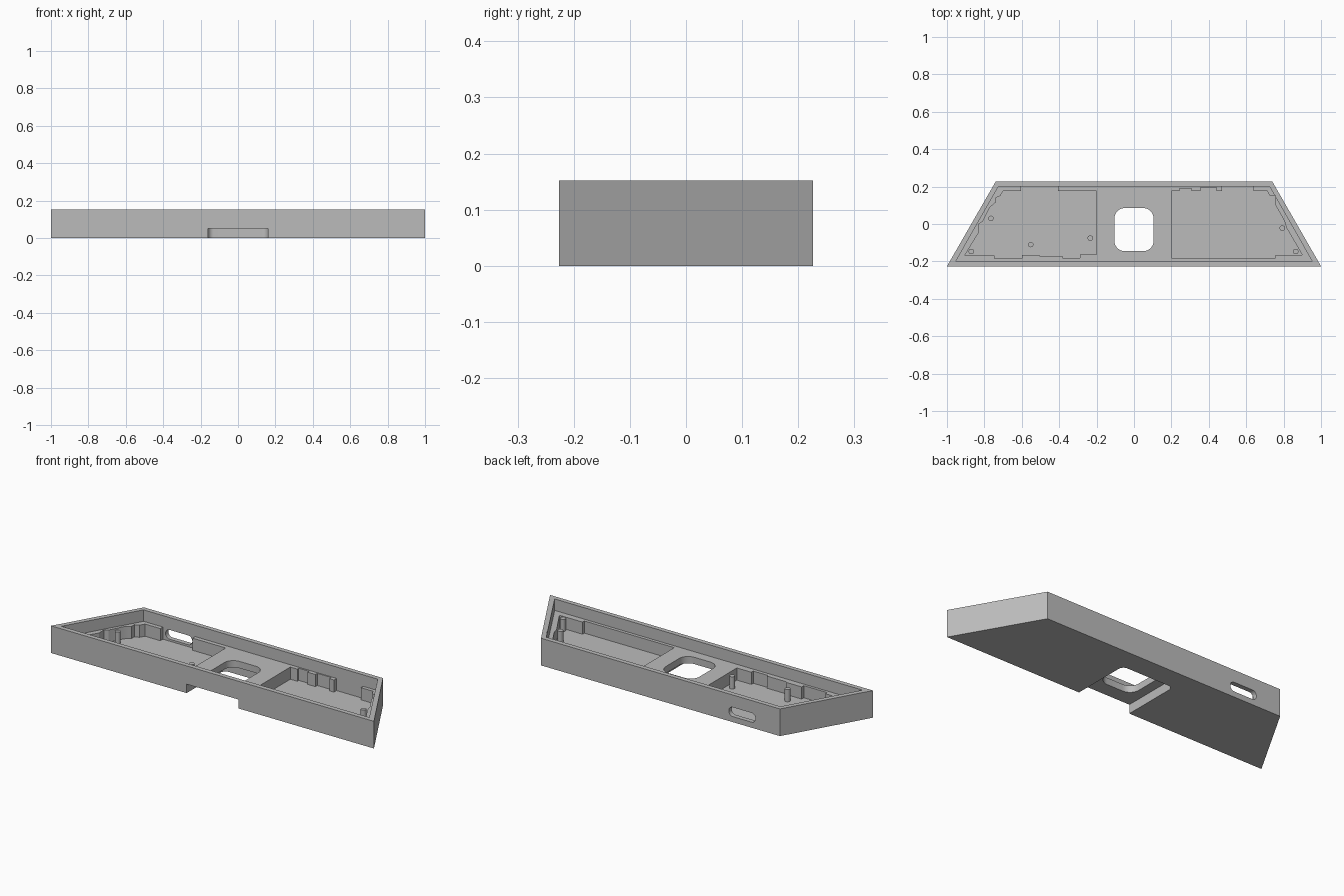
import bpy, bmesh, math

cube = bpy.data.objects.get("Cube")
if cube:
    bpy.data.objects.remove(cube, do_unlink=True)

grey = bpy.data.materials.new("plain_grey")
grey.use_nodes = True
GREY = (0.5, 0.5, 0.5, 1)
grey.diffuse_color = GREY
grey.node_tree.nodes["Principled BSDF"].inputs["Base Color"].default_value = GREY

HEIGHT, LEDGE, FLOOR, SLOT = 0.152, 0.088, 0.02, 0.05


def prism(name, outline, z0, z1):
    """Extrude a flat x/y outline between two heights."""
    bm = bmesh.new()
    face = bm.faces.new([bm.verts.new((x, y, z0)) for x, y in outline])
    top = bmesh.ops.extrude_face_region(bm, geom=[face])
    moved = [v for v in top["geom"] if isinstance(v, bmesh.types.BMVert)]
    bmesh.ops.translate(bm, verts=moved, vec=(0, 0, z1 - z0))
    bmesh.ops.recalc_face_normals(bm, faces=bm.faces)
    mesh = bpy.data.meshes.new(name)
    bm.to_mesh(mesh)
    bm.free()
    mesh.materials.append(grey)
    obj = bpy.data.objects.new(name, mesh)
    bpy.context.collection.objects.link(obj)
    return obj


def rounded(x0, x1, y0, y1, r, steps=8):
    """Rectangle outline with round corners."""
    centres = [(x1 - r, y1 - r), (x0 + r, y1 - r), (x0 + r, y0 + r), (x1 - r, y0 + r)]
    return [(cx + r * math.cos(a), cy + r * math.sin(a))
            for q, (cx, cy) in enumerate(centres)
            for a in [(q + i / steps) * math.pi / 2 for i in range(steps + 1)]]


def trapezoid(bottom, top, y):
    return [(-bottom, -y), (bottom, -y), (top, y), (-top, y)]


# Outer shell
case = prism("case_shell", trapezoid(1, 0.74, 0.226), 0, HEIGHT)

# Shallow recess inside the rim
cutters = [prism("rim_recess", trapezoid(0.953, 0.725, 0.2), LEDGE, 0.3)]

# Stepped pockets either side of the bridge
left_pocket = [(0.2, -0.182), (0.757, -0.182), (0.757, -0.166), (0.9, -0.166),
               (0.815, -0.02), (0.805, 0.015), (0.757, 0.1), (0.757, 0.152),
               (0.725, 0.152), (0.71, 0.18), (0.635, 0.18), (0.635, 0.2),
               (0.47, 0.2), (0.47, 0.177), (0.442, 0.177), (0.442, 0.194),
               (0.355, 0.194), (0.355, 0.177), (0.307, 0.177), (0.307, 0.19),
               (0.243, 0.19), (0.243, 0.177), (0.2, 0.177)]
right_pocket = [(-0.2, 0.177), (-0.405, 0.177), (-0.405, 0.2), (-0.605, 0.2),
                (-0.605, 0.177), (-0.70, 0.177), (-0.715, 0.15), (-0.74, 0.14),
                (-0.74, 0.115), (-0.77, 0.09), (-0.81, 0.012), (-0.83, 0),
                (-0.83, -0.045), (-0.905, -0.168), (-0.745, -0.168),
                (-0.745, -0.185), (-0.6, -0.185), (-0.6, -0.166), (-0.505, -0.166),
                (-0.505, -0.172), (-0.382, -0.172), (-0.382, -0.181),
                (-0.29, -0.181), (-0.29, -0.164), (-0.2, -0.164)]
cutters.append(prism("left_pocket", left_pocket, FLOOR, 0.3))
cutters.append(prism("right_pocket", right_pocket, FLOOR, 0.3))

# Slot under the bridge, open at the front
cutters.append(prism("underside_slot", rounded(-0.16, 0.16, -0.5, 0.105, 0.03), -0.1, SLOT))

# Window through the bridge
cutters.append(prism("bridge_window", rounded(-0.105, 0.105, -0.145, 0.085, 0.055), -0.1, 0.3))

# Cable port through the back wall
port = prism("cable_port", rounded(-0.083, 0.083, -0.026, 0.026, 0.0255), 0, 0.2)
port.rotation_euler.x = math.pi / 2
port.location = (-0.506, 0.35, 0.057)
cutters.append(port)

for cutter in cutters:
    cutter.hide_render = True
    mod = case.modifiers.new(cutter.name, "BOOLEAN")
    mod.operation, mod.solver, mod.object = "DIFFERENCE", "EXACT", cutter

# Bake the cuts and drop the cutters
bpy.context.view_layer.update()
graph = bpy.context.evaluated_depsgraph_get()
baked = bpy.data.meshes.new_from_object(case.evaluated_get(graph))
case.modifiers.clear()
case.data = baked
case.data.materials.clear()
case.data.materials.append(grey)
for cutter in cutters:
    bpy.data.objects.remove(cutter, do_unlink=True)

# Locating pegs standing on the pocket floors
pegs = [(-0.765, 0.03), (-0.87, -0.147), (-0.552, -0.11), (-0.234, -0.075),
        (0.793, -0.022), (0.865, -0.147)]
for i, (x, y) in enumerate(pegs):
    prism(f"peg_{i + 1}", rounded(x - 0.0145, x + 0.0145, y - 0.0145, y + 0.0145, 0.0144, 5),
          FLOOR - 0.005, LEDGE)

bpy.ops.object.select_all(action="DESELECT")
for obj in bpy.context.collection.objects:
    if obj.type == "MESH" and obj.data.materials and obj.data.materials[0] == grey:
        obj.select_set(True)
        bpy.context.view_layer.objects.active = obj
bpy.ops.object.shade_smooth_by_angle(angle=math.radians(25))
